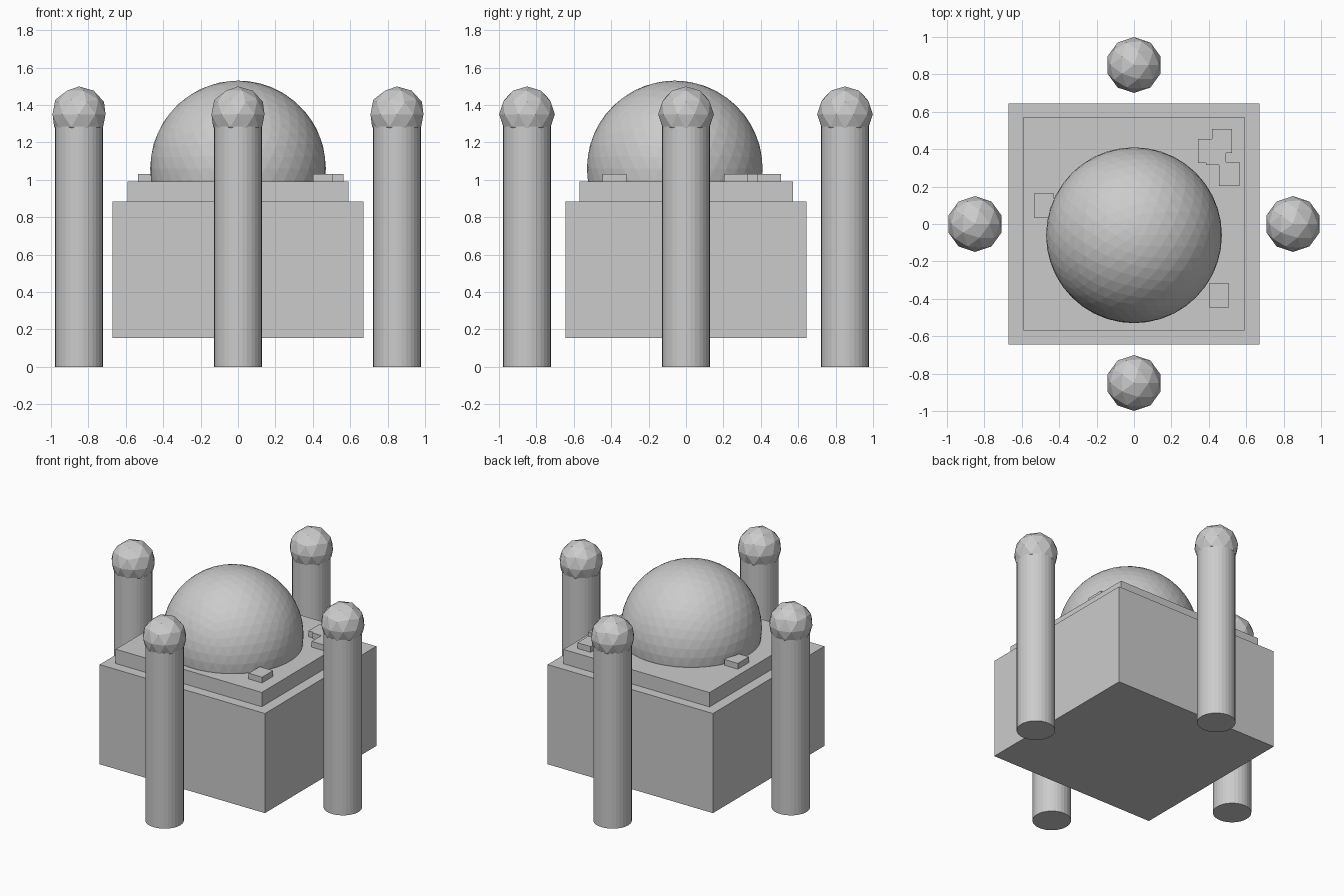
import bpy

if "Cube" in bpy.data.objects:
    bpy.data.objects.remove(bpy.data.objects["Cube"])


def box(name, x0, x1, y0, y1, z0, z1):
    bpy.ops.mesh.primitive_cube_add(
        size=1, location=((x0 + x1) / 2, (y0 + y1) / 2, (z0 + z1) / 2))
    ob = bpy.context.object
    ob.name = name
    ob.scale = (x1 - x0, y1 - y0, z1 - z0)
    bpy.ops.object.transform_apply(location=False, rotation=False, scale=True)
    return ob


def ball(name, radius, location, subdivisions):
    bpy.ops.mesh.primitive_ico_sphere_add(
        subdivisions=subdivisions, radius=radius, location=location)
    bpy.context.object.name = name


# Main hall and the stepped roof slab
box("hall", -0.67, 0.67, -0.645, 0.645, 0.155, 0.885)
box("roof_slab", -0.592, 0.592, -0.57, 0.573, 0.875, 0.99)

# Large dome, sunk slightly into the roof and set a little forward
ball("dome", 0.47, (0, -0.06, 1.06), 4)

# Four towers with faceted ball caps
towers = {"front": (0, -0.85), "back": (0, 0.85), "left": (-0.85, 0), "right": (0.85, 0)}
for side, (x, y) in towers.items():
    bpy.ops.mesh.primitive_cylinder_add(
        vertices=32, radius=0.128, depth=1.285, location=(x, y, 0.6425))
    bpy.context.object.name = side + "_tower"
    ball(side + "_tower_cap", 0.149, (x, y, 1.35), 2)

# Small loose roof blocks, given by lower left corner
blocks = [(-0.535, 0.036), (0.40, -0.447), (0.417, 0.38),
          (0.342, 0.326), (0.385, 0.315), (0.455, 0.203)]
for i, (x, y) in enumerate(blocks):
    box(f"roof_block_{i + 1}", x, x + 0.108, y, y + 0.128, 0.98, 1.032)
